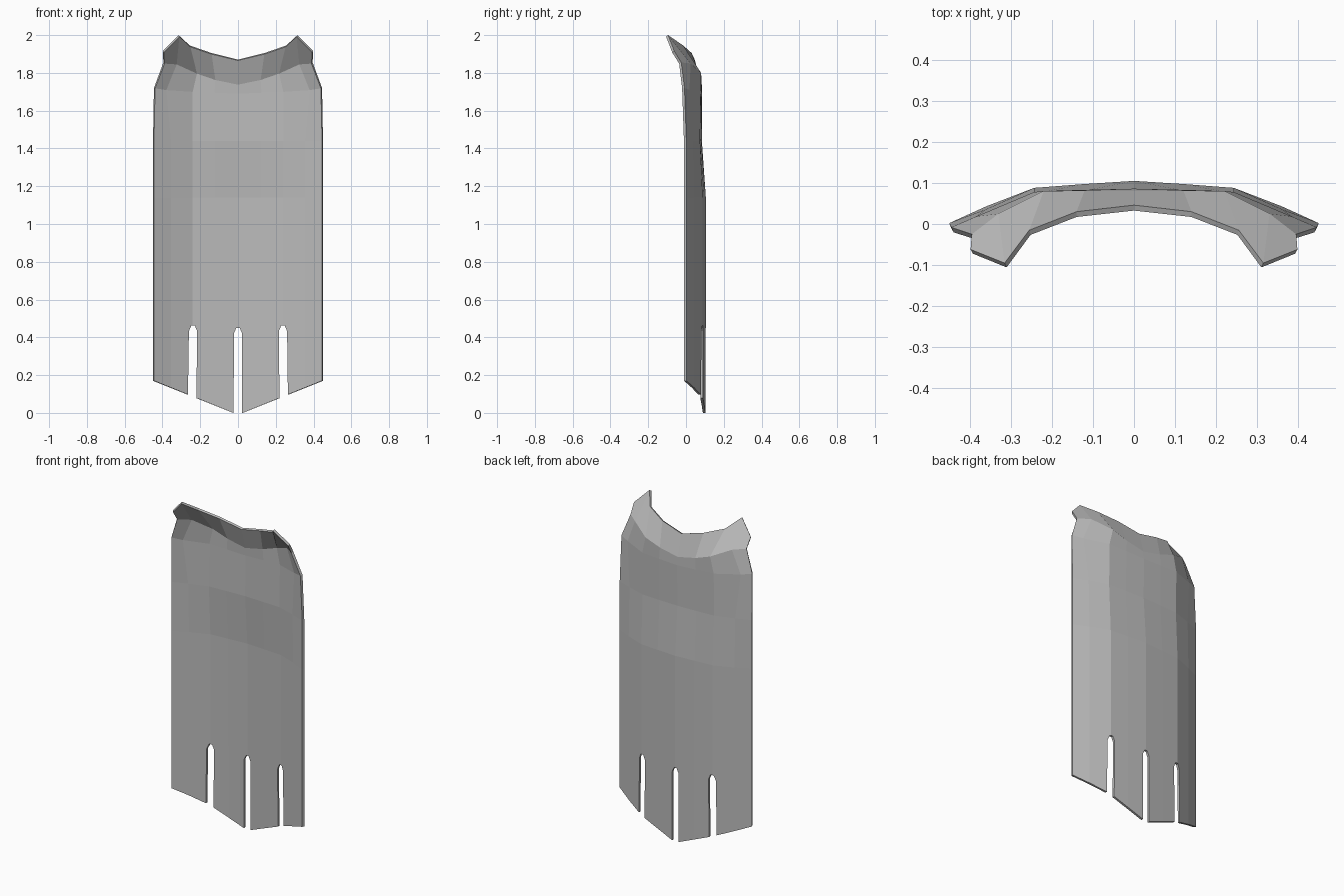
import bpy
import bmesh

old = bpy.data.objects.get("Cube")
if old:
    bpy.data.objects.remove(old, do_unlink=True)

grey = bpy.data.materials.new("plain grey")
grey.use_nodes = True
COLOUR = (0.5, 0.5, 0.5, 1)
grey.diffuse_color = COLOUR
grey.node_tree.nodes["Principled BSDF"].inputs["Base Color"].default_value = COLOUR


def make_object(name, bm):
    mesh = bpy.data.meshes.new(name)
    bm.to_mesh(mesh)
    bm.free()
    mesh.materials.append(grey)
    obj = bpy.data.objects.new(name, mesh)
    bpy.context.collection.objects.link(obj)
    return obj


def body_row(z, depths):
    """Level row across half of the panel."""
    return [(x, y, z) for x, y in zip((0, 0.125, 0.243, 0.36, 0.45), depths)]


# Half of the curved panel, from the pointed hem up to the flared collar
LOWER = (0.105, 0.097, 0.088, 0.043, 0.002)
UPPER = (0.084, 0.08, 0.074, 0.036, 0.002)
hem = [(x, y, 0.4 * x - 0.01) for x, y, _ in body_row(0, LOWER)]
shoulder = [(0, 0.086, 1.69), (0.125, 0.083, 1.695), (0.243, 0.078, 1.7),
            (0.385, 0.018, 1.71), (0.445, -0.008, 1.72)]
neck = [(0, 0.082, 1.74), (0.12, 0.082, 1.765), (0.22, 0.08, 1.8),
        (0.33, 0.025, 1.85), (0.395, -0.025, 1.855)]
collar = [(0, 0.046, 1.87), (0.14, 0.03, 1.905), (0.255, -0.015, 1.945),
          (0.315, -0.095, 2.0), (0.398, -0.062, 1.915)]
rows = [hem, body_row(0.48, LOWER), body_row(1.14, LOWER),
        body_row(1.44, UPPER), shoulder, neck, collar]

bm = bmesh.new()
grid = [[bm.verts.new(p) for p in row] for row in rows]
for low, high in zip(grid, grid[1:]):
    for i in range(len(low) - 1):
        bm.faces.new((low[i], high[i], high[i + 1], low[i + 1]))
panel = make_object("cape_panel", bm)

mirror = panel.modifiers.new("mirror", "MIRROR")
mirror.use_clip = True
shell = panel.modifiers.new("thickness", "SOLIDIFY")
shell.thickness = 0.014
shell.offset = -1


# Tapered slits with pointed tops, cut up from the hem
def slit_cutter(name, x, top, skew):
    outline = [(x - 0.025 + skew, -0.05), (x + 0.02 + skew, -0.05),
               (x + 0.022, top - 0.03), (x + 0.009, top),
               (x - 0.009, top), (x - 0.022, top - 0.03)]
    bm = bmesh.new()
    face = bm.faces.new([bm.verts.new((px, -0.3, pz)) for px, pz in outline])
    new = bmesh.ops.extrude_face_region(bm, geom=[face])["geom"]
    moved = [g for g in new if isinstance(g, bmesh.types.BMVert)]
    bmesh.ops.translate(bm, verts=moved, vec=(0, 0.6, 0))
    bmesh.ops.recalc_face_normals(bm, faces=bm.faces)
    cutter = make_object(name, bm)
    cutter.hide_render = True
    return cutter


cutters = [slit_cutter("right_slit", -0.238, 0.463, -0.004),
           slit_cutter("middle_slit", 0, 0.45, 0.002),
           slit_cutter("left_slit", 0.238, 0.463, 0.008)]
for cutter in cutters:
    cut = panel.modifiers.new(cutter.name, "BOOLEAN")
    cut.operation = "DIFFERENCE"
    cut.solver = "EXACT"
    cut.object = cutter

# Bake the modifiers, then drop the cutters
bpy.context.view_layer.update()
graph = bpy.context.evaluated_depsgraph_get()
baked = bpy.data.meshes.new_from_object(panel.evaluated_get(graph))
panel.modifiers.clear()
panel.data = baked
for cutter in cutters:
    bpy.data.objects.remove(cutter, do_unlink=True)
